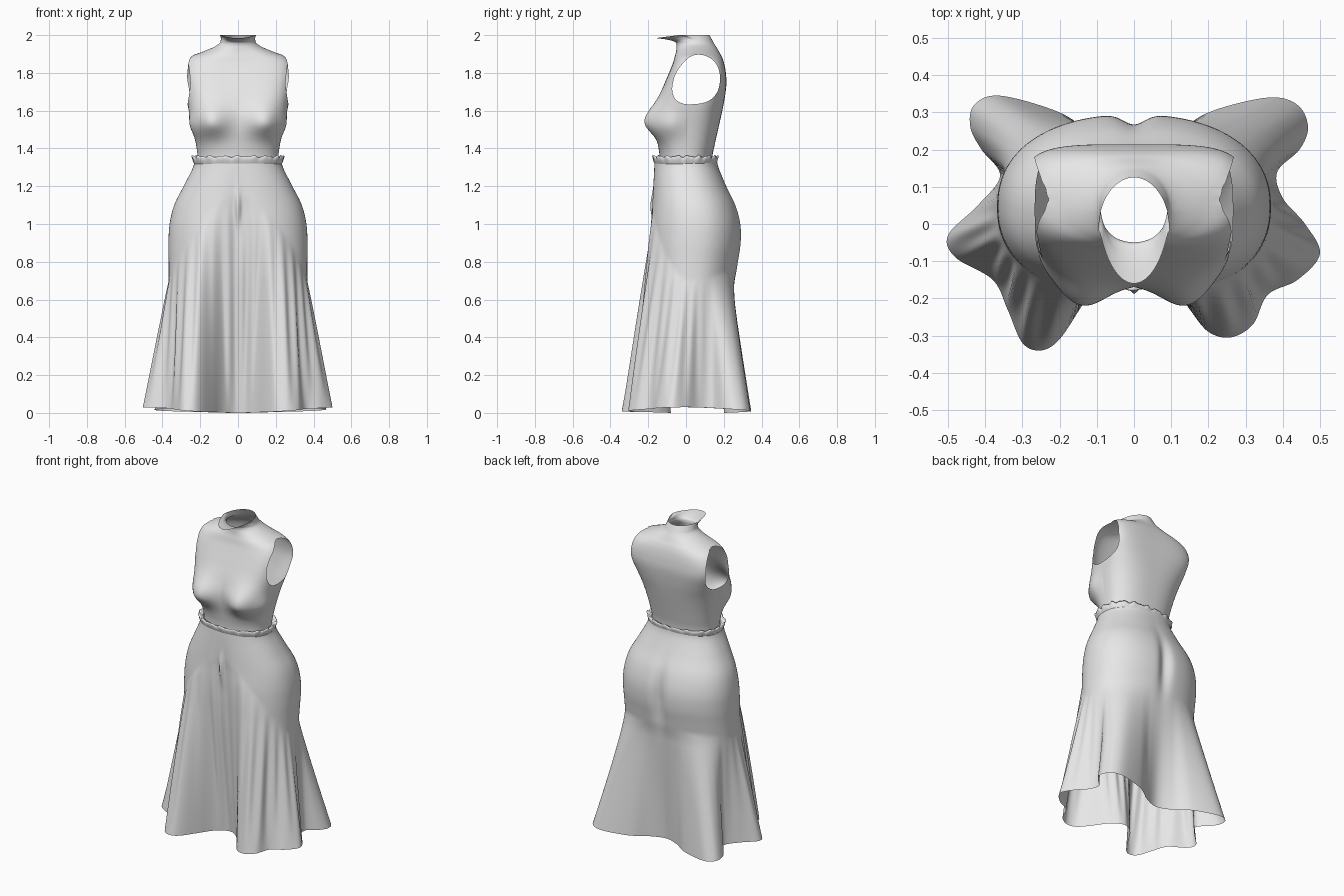
import bpy, bmesh, math

if "Cube" in bpy.data.objects:
    bpy.data.objects.remove(bpy.data.objects["Cube"])

cloth = bpy.data.materials.new("grey_cloth")
cloth.diffuse_color = (0.8, 0.8, 0.8, 1)
cloth.use_nodes = True
cloth.node_tree.nodes["Principled BSDF"].inputs["Base Color"].default_value = cloth.diffuse_color
TAU = 2 * math.pi


def spline(a, b, c, d, t):
    """Catmull-Rom blend of four tuples."""
    return tuple(0.5 * (2 * q + (r - p) * t + (2 * p - 5 * q + 4 * r - s) * t * t
                 + (3 * q - p - 3 * r + s) * t ** 3) for p, q, r, s in zip(a, b, c, d))


def refine(rows, steps):
    """Smoothly subdivide a list of section rows."""
    out = []
    for i in range(len(rows) - 1):
        four = [rows[min(max(i + k, 0), len(rows) - 1)] for k in (-1, 0, 1, 2)]
        out += [spline(*four, j / steps) for j in range(steps)]
    return out + [tuple(rows[-1])]


def section(w, yf, yb, n, ang):
    """Point on a rounded-box cross-section."""
    c, s = math.cos(ang), math.sin(ang)
    r = (abs(c) ** n + abs(s) ** n) ** (-1 / n)
    return w * r * c, (yf + yb) / 2 + (yb - yf) / 2 * r * s


def bump(a, b=0.0):
    return math.exp(-a * a - b * b)


def loft(rings):
    """Skin closed rings, listed from bottom to top."""
    bm = bmesh.new()
    vs = [[bm.verts.new(p) for p in ring] for ring in rings]
    n = len(rings[0])
    for a, b in zip(vs, vs[1:]):
        for i in range(n):
            j = (i + 1) % n
            bm.faces.new((a[i], a[j], b[j], b[i]))
    return bm


def finish(name, bm):
    me = bpy.data.meshes.new(name)
    bm.to_mesh(me)
    bm.free()
    ob = bpy.data.objects.new(name, me)
    bpy.context.collection.objects.link(ob)
    me.materials.append(cloth)
    me.shade_smooth()
    return ob


# Bodice: front z, back z, half width, front y, back y, squareness
bodice_rows = [
    (1.30, 1.30, .212, -.138, .135, 2.4), (1.36, 1.36, .214, -.140, .140, 2.4),
    (1.42, 1.42, .222, -.148, .152, 2.5), (1.50, 1.50, .238, -.160, .170, 2.6),
    (1.58, 1.58, .256, -.163, .188, 2.8), (1.66, 1.66, .272, -.145, .204, 3.3),
    (1.74, 1.74, .283, -.115, .214, 4), (1.80, 1.80, .287, -.090, .211, 4),
    (1.85, 1.85, .281, -.070, .202, 3.4), (1.885, 1.885, .255, -.060, .190, 2.6),
    (1.91, 1.91, .192, -.053, .176, 2.2), (1.932, 1.935, .132, -.050, .162, 2),
    (1.95, 1.955, .100, -.050, .149, 2), (1.965, 1.975, .091, -.060, .138, 2),
    (1.977, 1.99, .092, -.105, .130, 2), (1.984, 2.0, .096, -.160, .125, 2)]
N = 176
rings = []
for zf, zb, w, yf, yb, n in refine(bodice_rows, 6):
    ring = []
    for i in range(N):
        ang = TAU * i / N
        s = math.sin(ang)
        x, y = section(w, yf, yb, n, ang)
        z = zf + (zb - zf) * min(1, (1 + s) * 1.2)
        x *= 1 + .35 * (y - .03) * bump((z - 1.77) / .11)  # broader across the back
        if s < 0:  # bust, and a narrower lip on the collar front
            dz = (z - 1.535) / (.075 if z < 1.535 else .10)
            y -= .072 * bump((abs(x) - .15) / .095, dz) * min(1, -4 * s)
            x *= 1 + .07 * bump((y + .09) / .07, (z - 1.52) / .06)
            x *= 1 - .2 * (-s) ** .5 * min(1, max(0, (zf - 1.962) / .015))
        ring.append((x, y, z))
    rings.append(ring)
bm = loft(rings)

# Armholes: egg outline as radii every 45 degrees about a centre in the side plane
CY, CZ = .05, 1.765
egg = [(.130,), (.138,), (.130,), (.106,), (.115,), (.148,), (.130,), (.134,)]


def egg_radius(y, z):
    u = (math.atan2(z - CZ, y - CY) % TAU) / TAU * 8
    i = int(u)
    return spline(*[egg[(i + k) % 8] for k in (-1, 0, 1, 2)], u - i)[0]


def in_hole(f):
    x, y, z = f.calc_center_median()
    return abs(x) > .15 and math.hypot(y - CY, z - CZ) < egg_radius(y, z)


def snap(v):
    y, z = v.co.y - CY, v.co.z - CZ
    k = egg_radius(v.co.y, v.co.z) / math.hypot(y, z)
    v.co.y, v.co.z = CY + y * k, CZ + z * k


bmesh.ops.delete(bm, geom=[f for f in bm.faces if in_hole(f)], context='FACES')
edge = [v for v in bm.verts if v.is_boundary and 1.5 < v.co.z < 1.93 and abs(v.co.x) > .15]
for step in range(8):  # even out the rim, keeping it on the egg outline
    new = {}
    for v in edge:
        nb = [e.other_vert(v).co for e in v.link_edges if e.is_boundary]
        new[v] = v.co * .5 + (nb[0] + nb[1]) * .25
    for v, co in new.items():
        v.co = co
        snap(v)
near = {e.other_vert(v) for v in edge for e in v.link_edges} - set(edge)
for step in range(3):
    bmesh.ops.smooth_vert(bm, verts=list(near), factor=.5, use_axis_x=True, use_axis_y=True, use_axis_z=True)
finish("bodice", bm)

# Skirt hem outline, counter-clockwise from the front centre
hem = [(0, -.08), (.08, -.13), (.15, -.23), (.20, -.29), (.26, -.305), (.32, -.27), (.36, -.19),
       (.44, -.15), (.50, -.08), (.46, 0), (.40, .07), (.385, .14), (.445, .20), (.468, .26),
       (.44, .32), (.36, .34), (.20, .30), (.10, .235), (0, .20),
       (-.10, .235), (-.20, .30), (-.36, .345), (-.43, .32), (-.44, .26), (-.41, .20), (-.36, .13),
       (-.42, .05), (-.50, -.03), (-.48, -.09), (-.38, -.15), (-.34, -.23), (-.30, -.32),
       (-.25, -.34), (-.20, -.31), (-.14, -.22), (-.08, -.13)]
H = len(hem)
hem_u = [.5 * ((math.atan2(y / .27, x / .37) / TAU + .25) % 1) + .5 * i / H
         for i, (x, y) in enumerate(hem)] + [1.0]


def hem_point(u):
    i = max(k for k in range(H) if hem_u[k] <= u)
    t = (u - hem_u[i]) / (hem_u[i + 1] - hem_u[i])
    return spline(*[hem[(i + k) % H] for k in (-1, 0, 1, 2)], t)


# Skirt body: z, half width, front y, back y
skirt_rows = [
    (0, .36, -.20, .26), (.23, .362, -.20, .26), (.46, .365, -.20, .26), (.62, .367, -.20, .26),
    (.70, .367, -.20, .263), (.80, .367, -.20, .278), (.90, .368, -.20, .293),
    (1.0, .362, -.195, .291), (1.1, .338, -.185, .264), (1.2, .288, -.178, .215),
    (1.3, .238, -.170, .172), (1.35, .230, -.165, .163)]
M = 288
hem_ring = [hem_point(i / M) for i in range(M)]
rings = []
for z, w, yf, yb in refine(skirt_rows, 6):
    ring = []
    for i in range(M):
        ang = TAU * i / M - math.pi / 2
        c, s = math.cos(ang), math.sin(ang)
        x, y = section(w, yf, yb, 2.25, ang)
        if s > 0:  # seat cleft
            y -= .028 * bump(x / .04, (z - .93) / .17)
        else:  # hollow at the front centre with a narrow pinched fold
            y += .02 * bump(x / .06, (z - 1.0) / .2) - .025 * bump(x / .014, (z - 1.08) / .08)
        # flare into the hem lobes, starting higher at the front
        start = .70 + .45 * max(0, -s) ** 2.2 + .06 * max(0, s)
        t = min(1, max(0, (start - z) / start))
        hx, hy = hem_ring[i]
        x, y = x + (hx - x) * t, y + (hy - y) * t
        # small pleats
        p = .026 * t * (1 - t) * math.sin(32 * ang) * min(1, max(0, .5 - s))
        ring.append((x + p * c, y + p * s, z + .03 * c * c * t))
    rings.append(ring)
finish("skirt", loft(rings))

# Gathered waistband frill: offset, z
rings = []
for off, z, wave in [(0, 1.318, 0), (.005, 1.328, .2), (.007, 1.338, .5), (.011, 1.352, 1),
                     (.007, 1.359, 1), (0, 1.354, .8), (-.016, 1.345, 0)]:
    ring = []
    for i in range(M):
        ang = TAU * i / M
        x, y = section(.232 + off, -.166 - off, .160 + off, 2.3, ang)
        q = wave * (math.sin(19 * ang) + .6 * math.sin(31 * ang + 1))
        ring.append((x * (1 + .012 * q), y * (1 + .012 * q), z + .004 * q))
    rings.append(ring)
finish("waist_frill", loft(rings))
